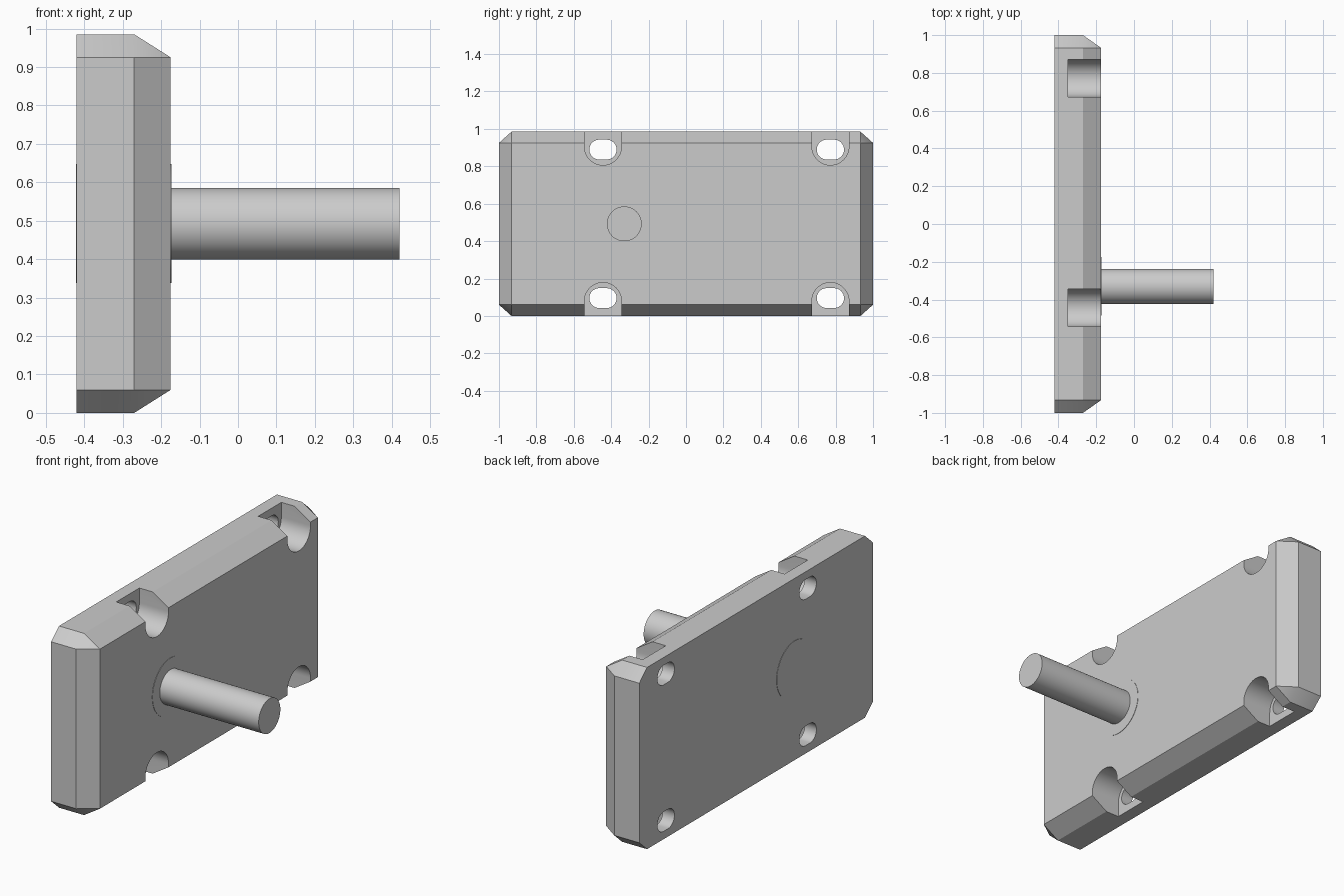
import bpy, bmesh
from math import pi, cos, sin
from mathutils import Matrix, Vector

cube = bpy.data.objects.get("Cube")
if cube:
    bpy.data.objects.remove(cube, do_unlink=True)

# Single plain grey
grey = bpy.data.materials.new("plain grey")
grey.use_nodes = True
colour = (0.6, 0.6, 0.6, 1)
grey.diffuse_color = colour
grey.node_tree.nodes["Principled BSDF"].inputs["Base Color"].default_value = colour

BACK, SHOULDER, FRONT = -0.42, -0.27, -0.175
HEIGHT, CHAMFER = 0.985, 0.06
MID = HEIGHT / 2


def finish(bm, name, mat=grey):
    bmesh.ops.recalc_face_normals(bm, faces=bm.faces)
    mesh = bpy.data.meshes.new(name)
    bm.to_mesh(mesh)
    bm.free()
    mesh.materials.append(mat)
    obj = bpy.data.objects.new(name, mesh)
    bpy.context.collection.objects.link(obj)
    return obj


def prism(name, outline, x0, x1):
    """Extrude a (y, z) outline along x."""
    bm = bmesh.new()
    face = bm.faces.new([bm.verts.new((x0, y, z)) for y, z in outline])
    new = bmesh.ops.extrude_face_region(bm, geom=[face])["geom"]
    verts = [v for v in new if isinstance(v, bmesh.types.BMVert)]
    bmesh.ops.translate(bm, verts=verts, vec=(x1 - x0, 0, 0))
    return finish(bm, name)


def arc(y, z, r, start, end, steps):
    angles = [start + (end - start) * i / steps for i in range(steps + 1)]
    return [(y + r * cos(a), z + r * sin(a)) for a in angles]


def disc(name, y, r, x0, x1):
    return prism(name, arc(y, MID, r, 0, 2 * pi, 64)[:-1], x0, x1)


def smooth(obj):
    bpy.ops.object.select_all(action="DESELECT")
    obj.select_set(True)
    bpy.context.view_layer.objects.active = obj
    bpy.ops.object.shade_smooth_by_angle(angle=pi / 6)


# Plate: corner-cut outline tapering to a plain rectangle at the front
bm = bmesh.new()
inner_y, half_z = 0.933, MID - CHAMFER
for sy in (-1, 1):
    for sz in (-1, 1):
        for x in (BACK, SHOULDER):
            bm.verts.new((x, sy, MID + sz * half_z))
            bm.verts.new((x, sy * inner_y, MID + sz * MID))
        bm.verts.new((FRONT, sy * inner_y, MID + sz * half_z))
bmesh.ops.convex_hull(bm, input=bm.verts)
bmesh.ops.dissolve_limit(bm, angle_limit=0.01, verts=bm.verts, edges=bm.edges)
plate = finish(bm, "plate")

# Open-ended counterbores and oval bolt holes along both long edges
cutters = []
for y in (-0.444, 0.772):
    for side in (-1, 1):
        pocket = arc(y, -0.413, 0.099, pi, 2 * pi, 24) + [(y + 0.099, -0.7), (y - 0.099, -0.7)]
        pocket = arc(y, 0.413, 0.099, pi, 2 * pi, 24) + [(y + 0.099, 0.7), (y - 0.099, 0.7)]
        oval = (arc(y + 0.02, 0.397, 0.053, -pi / 2, pi / 2, 16)
                + arc(y - 0.02, 0.397, 0.053, pi / 2, 3 * pi / 2, 16))
        for name, shape, x0, x1 in (("pocket_cutter", pocket, -0.35, 0),
                                    ("hole_cutter", oval, -0.6, -0.3)):
            cutters.append(prism(name, [(a, MID + side * b) for a, b in shape], x0, x1))

for cutter in cutters:
    cutter.hide_render = True
    mod = plate.modifiers.new("cut", "BOOLEAN")
    mod.operation = "DIFFERENCE"
    mod.solver = "EXACT"
    mod.object = cutter
bpy.context.view_layer.update()
cut_mesh = bpy.data.meshes.new_from_object(
    plate.evaluated_get(bpy.context.evaluated_depsgraph_get()))
plate.modifiers.clear()
plate.data = cut_mesh
for cutter in cutters:
    bpy.data.objects.remove(cutter, do_unlink=True)
smooth(plate)

# Thin collar showing on both faces, and the round shaft
smooth(disc("collar", -0.33, 0.155, BACK - 0.002, FRONT + 0.002))
smooth(disc("shaft", -0.33, 0.093, FRONT - 0.05, 0.42))
